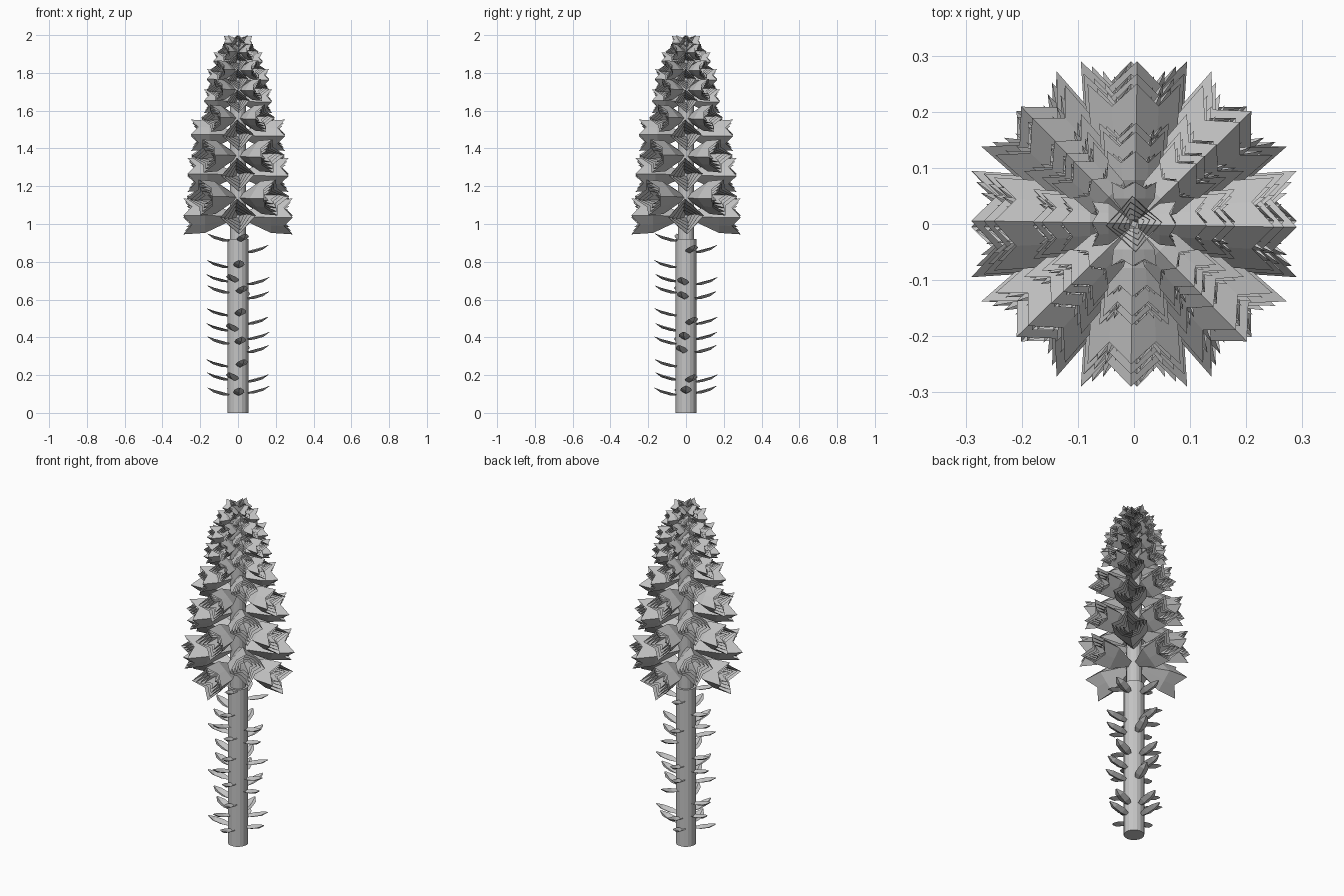
import bpy, bmesh
from math import sin, cos, pi
from mathutils import Matrix, Vector

cube = bpy.data.objects.get("Cube")
if cube:
    bpy.data.objects.remove(cube)

grey = bpy.data.materials.new("plain grey")
grey.use_nodes = True
colour = (0.55, 0.55, 0.55, 1)
grey.diffuse_color = colour
grey.node_tree.nodes["Principled BSDF"].inputs["Base Color"].default_value = colour


def finish(bm, name):
    mesh = bpy.data.meshes.new(name)
    bm.to_mesh(mesh)
    bm.free()
    mesh.materials.append(grey)
    obj = bpy.data.objects.new(name, mesh)
    bpy.context.collection.objects.link(obj)
    return obj


def cylinder(bm, radius, low, high):
    bmesh.ops.create_cone(bm, cap_ends=True, segments=16, radius1=radius, radius2=radius,
                          depth=high - low,
                          matrix=Matrix.Translation((0, 0, (low + high) / 2)))


def cup(bm, frame, reach, width, roll):
    """Four folded, pointed petals opening along local +x."""
    rings = []
    # each ring: tip position, notch position, tip spread, notch spread
    for tip, notch, spread, dent in ((0.1, 0.1, 0.2, 0.14),
                                     (0.6, 0.6, 0.92, 0.66),
                                     (1, 0.84, 1, 0.71)):
        ring = []
        for i in range(8):
            a = i * pi / 4 + roll
            x, r = (notch, dent) if i % 2 else (tip, spread)
            point = Vector((x * reach, r * width * cos(a), r * width * sin(a)))
            ring.append(bm.verts.new(frame @ point))
        rings.append(ring)
    for inner, outer in zip(rings, rings[1:]):
        for i in range(8):
            j = (i + 1) % 8
            bm.faces.new((inner[i], outer[i], outer[j], inner[j]))
    bm.faces.new(rings[0])


def blossom(bm, frame, reach, width):
    for layer in range(4):
        cup(bm, frame, reach * (1 - 0.03 * layer), width * (1 - 0.2 * layer),
            0.06 + 0.1 * layer)


def leaf(bm, frame):
    """Arched leaf, folded upward along its midrib."""
    rows = []
    for out, half, up in ((0.04, 0.012, 0), (0.085, 0.03, 0.003),
                          (0.135, 0.026, 0.018), (0.168, 0.004, 0.042)):
        rows.append([bm.verts.new(frame @ Vector((out, s * half, up + abs(s) * half * 0.5)))
                     for s in (-1, 0, 1)])
    for a, b in zip(rows, rows[1:]):
        for i in range(2):
            bm.faces.new((a[i], b[i], b[i + 1], a[i + 1]))


def placed(z, angle):
    return Matrix.Translation((0, 0, z)) @ Matrix.Rotation(angle, 4, "Z")


# Stem and the thinner flower axis above it
bm = bmesh.new()
cylinder(bm, 0.055, 0, 0.92)
finish(bm, "stem")
bm = bmesh.new()
cylinder(bm, 0.042, 0.92, 1.9)
finish(bm, "flower_axis")

# Leaves in four rough columns, each turned a little
front_heights = (0.09, 0.17, 0.24, 0.36, 0.43, 0.51, 0.63, 0.69, 0.765, 0.905)
back_heights = (0.1, 0.16, 0.315, 0.385, 0.465, 0.6, 0.675, 0.845)
bm = bmesh.new()
for side in range(4):
    for k, z in enumerate(back_heights if side < 2 else front_heights):
        leaf(bm, placed(z, side * pi / 2 + 0.3 * sin(2 * k + side)))
finish(bm, "stem_leaves")

# Four blossoms a tier, each tier turned an eighth: height, reach, half width
tiers = ((1.04, 0.29, 0.095), (1.14, 0.29, 0.095), (1.26, 0.268, 0.09),
         (1.36, 0.262, 0.088), (1.47, 0.25, 0.083), (1.56, 0.205, 0.072),
         (1.65, 0.18, 0.062), (1.71, 0.175, 0.058), (1.765, 0.165, 0.055),
         (1.815, 0.155, 0.052), (1.86, 0.13, 0.048), (1.91, 0.11, 0.044),
         (1.955, 0.075, 0.04))
bm = bmesh.new()
for t, (z, reach, width) in enumerate(tiers):
    for i in range(4):
        blossom(bm, placed(z, (i + t % 2 / 2) * pi / 2), reach, width)
finish(bm, "blossoms")

# Upright bud closing the top
bm = bmesh.new()
blossom(bm, Matrix.Translation((0, 0, 1.88)) @ Matrix.Rotation(-pi / 2, 4, "Y"), 0.12, 0.05)
finish(bm, "top_bud")
